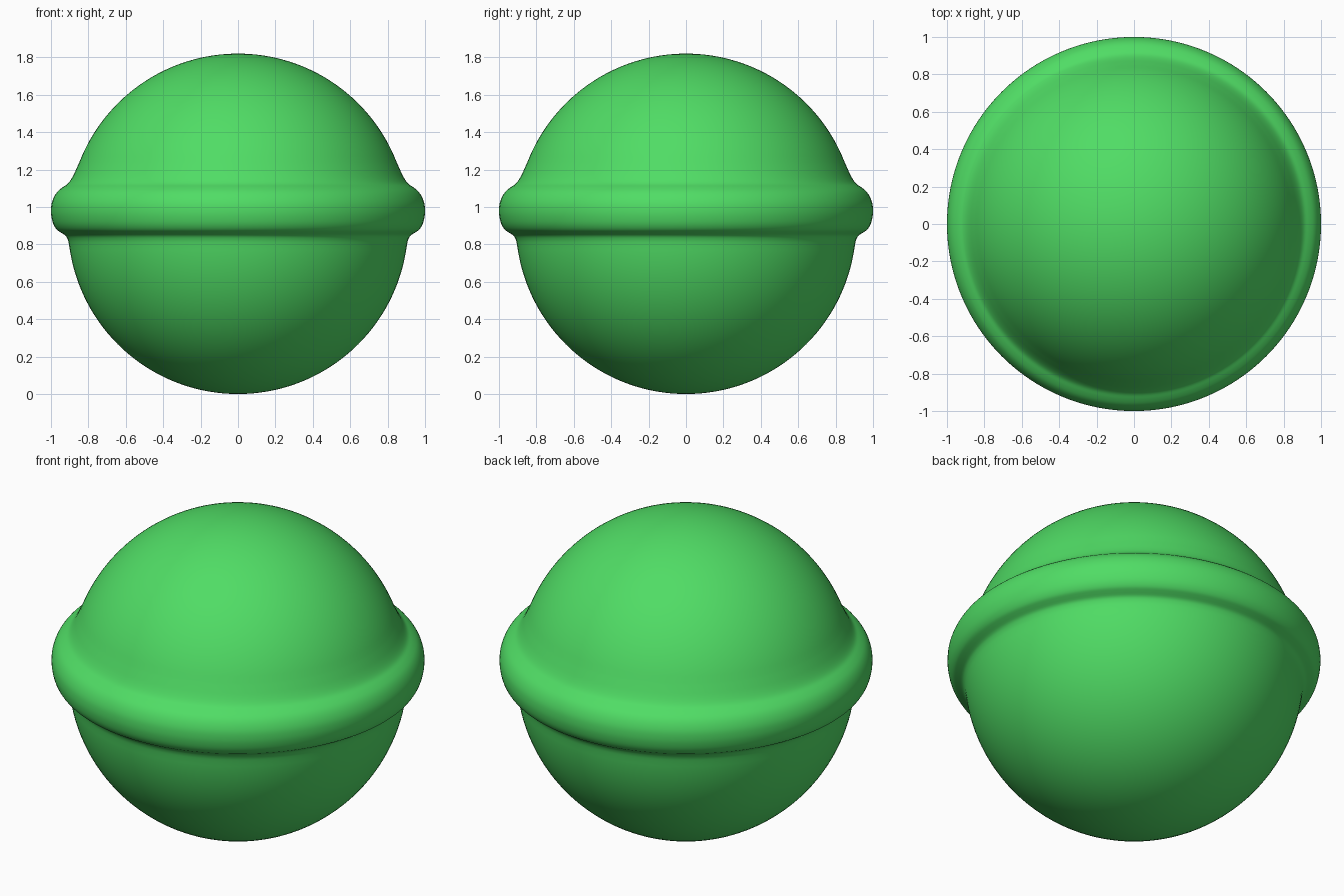
import bpy, bmesh
from math import sin, cos, pi, asin
from mathutils import Vector

if "Cube" in bpy.data.objects:
    bpy.data.objects.remove(bpy.data.objects["Cube"])

R, CZ, SEGMENTS = 0.91, 0.91, 128

# Raised belt profile (radius, height), blending into the ball at both ends
BELT = [(0.904, 0.80), (0.910, 0.825), (0.922, 0.847), (0.948, 0.864), (0.970, 0.880),
        (0.988, 0.910), (0.998, 0.95), (1.000, 0.985), (0.996, 1.02), (0.983, 1.055),
        (0.964, 1.083), (0.938, 1.105), (0.913, 1.122), (0.896, 1.142), (0.880, 1.17),
        (0.866, 1.20)]


def arc(a0, a1, n):
    """Ball outline between two latitudes."""
    return [(R * cos(a0 + (a1 - a0) * i / n), CZ + R * sin(a0 + (a1 - a0) * i / n))
            for i in range(n + 1)]


def smooth(points, steps=3):
    """Catmull-Rom curve through the points."""
    p = [Vector(q) for q in points]
    p = [2 * p[0] - p[1]] + p + [2 * p[-1] - p[-2]]
    out = []
    for a, b, c, d in zip(p, p[1:], p[2:], p[3:]):
        for k in range(steps):
            t = k / steps
            out.append(0.5 * (2 * b + (c - a) * t + (2 * a - 5 * b + 4 * c - d) * t ** 2
                              + (3 * b - a - 3 * c + d) * t ** 3))
    return [tuple(v) for v in out] + [tuple(p[-2])]


# Full outline: lower bowl, belt, upper dome
low = arc(-pi / 2, asin((0.75 - CZ) / R), 32)
high = arc(asin((1.24 - CZ) / R), pi / 2, 32)
profile = low[:-1] + smooth([low[-1]] + BELT + [high[0]]) + high[1:]

# Revolve the outline
bm = bmesh.new()
verts = [bm.verts.new((max(r, 0.0), 0, z)) for r, z in profile]
edges = [bm.edges.new(pair) for pair in zip(verts, verts[1:])]
bmesh.ops.spin(bm, geom=verts + edges, cent=(0, 0, 0), axis=(0, 0, 1),
               angle=2 * pi, steps=SEGMENTS, use_duplicate=False)
bmesh.ops.remove_doubles(bm, verts=bm.verts, dist=1e-4)
bmesh.ops.recalc_face_normals(bm, faces=bm.faces)
for f in bm.faces:
    f.smooth = True
mesh = bpy.data.meshes.new("belted_ball")
bm.to_mesh(mesh)
bm.free()

ball = bpy.data.objects.new("belted_ball", mesh)
bpy.context.collection.objects.link(ball)

# Green finish
green = bpy.data.materials.new("green")
green.diffuse_color = (0.08, 0.72, 0.13, 1)
green.use_nodes = True
green.node_tree.nodes["Principled BSDF"].inputs["Base Color"].default_value = green.diffuse_color
mesh.materials.append(green)
